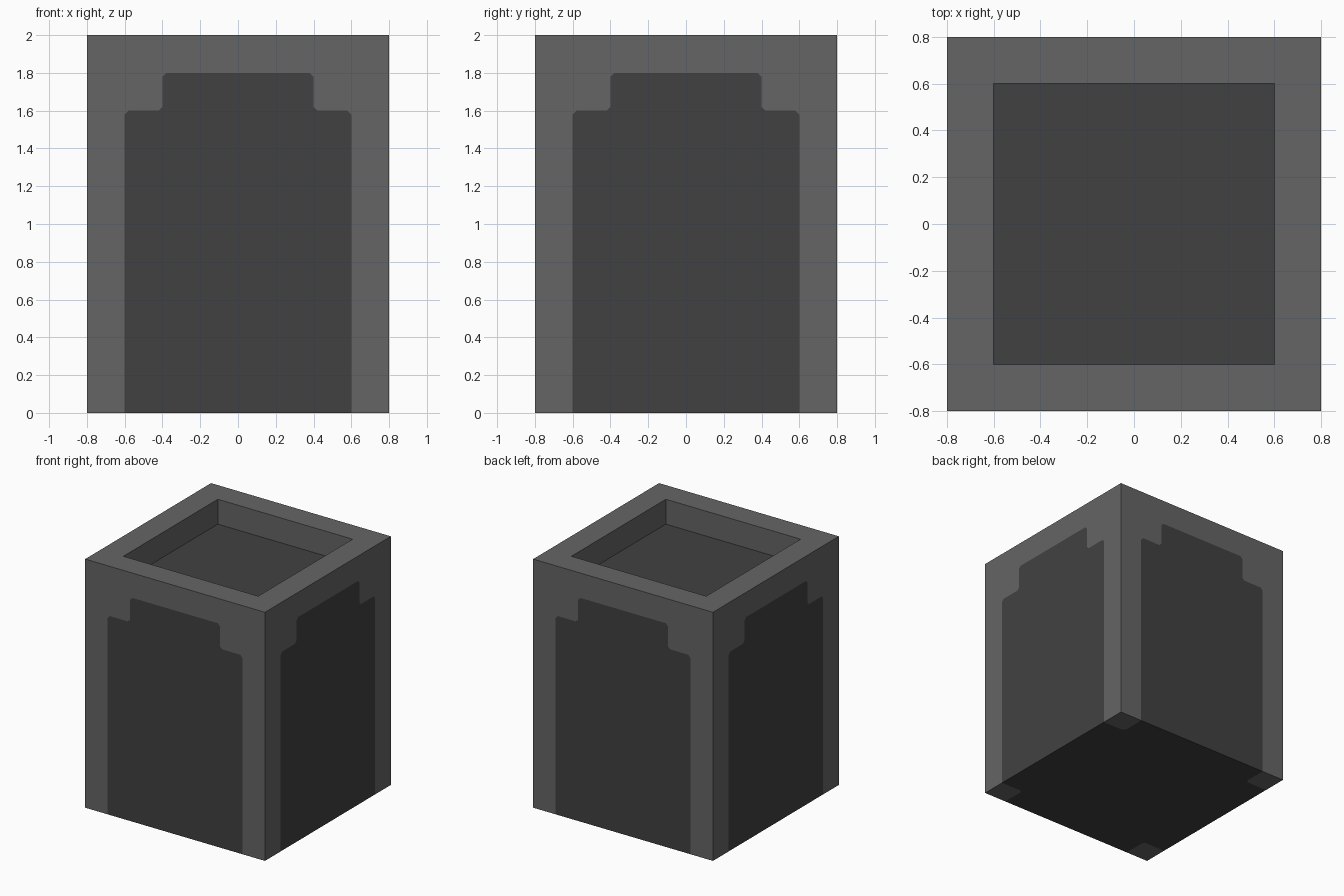
import bpy
import bmesh
from mathutils import Matrix, Vector

if "Cube" in bpy.data.objects:
    bpy.data.objects.remove(bpy.data.objects["Cube"])

W, H = 0.8, 2.0        # half width and height of the box
P, S = 0.6, 0.4        # half widths of the panel and of its raised step
C = 0.02               # small corner cut on the painted outlines
RIM, PANEL = 0, 1      # material slots


def make_material(name, value):
    mat = bpy.data.materials.new(name)
    mat.diffuse_color = (value, value, value, 1.0)
    mat.use_nodes = True
    mat.node_tree.nodes["Principled BSDF"].inputs["Base Color"].default_value = mat.diffuse_color
    return mat


bm = bmesh.new()


def add_face(points, slot, turn=0):
    """Add one flat face, turned by quarter turns about z."""
    rot = Matrix.Rotation(turn * 1.5707963267948966, 3, 'Z')
    face = bm.faces.new([bm.verts.new(rot @ Vector(p)) for p in points])
    face.material_index = slot


# Stepped outline of the side panel, right half then mirrored
right = [(P, 0), (P, 1.6 - C), (P - C, 1.6), (S + C, 1.6),
         (S, 1.6 + C), (S, 1.8 - C), (S - C, 1.8)]
outline = right + [(-x, z) for x, z in reversed(right)]
frame = [(W, 0), (W, H), (-W, H), (-W, 0)] + outline[::-1]

# Notch around each bottom corner
notch = [(-W, -P, 0), (-P - C, -P, 0), (-P, -P - C, 0), (-P, -W, 0)]
underside = []

for q in range(4):
    # Side wall: dark stepped panel set in a lighter frame
    add_face([(x, -W, z) for x, z in outline], PANEL, q)
    add_face([(x, -W, z) for x, z in frame], RIM, q)
    # Top rim and recess wall
    add_face([(-W, -W, H), (W, -W, H), (P, -P, H), (-P, -P, H)], RIM, q)
    add_face([(-P, -P, H), (P, -P, H), (P, -P, 1.8), (-P, -P, 1.8)], RIM, q)
    # Light foot patch under the corner
    add_face(notch + [(-W, -W, 0)], RIM, q)
    rot = Matrix.Rotation(q * 1.5707963267948966, 3, 'Z')
    underside += [rot @ Vector(p) for p in notch]

# Recess floor and dark underside
add_face([(-P, -P, 1.8), (P, -P, 1.8), (P, P, 1.8), (-P, P, 1.8)], PANEL)
add_face(underside, PANEL)

# Join into one closed solid
bmesh.ops.remove_doubles(bm, verts=bm.verts[:], dist=0.0005)
bmesh.ops.recalc_face_normals(bm, faces=bm.faces[:])

mesh = bpy.data.meshes.new("recessed_box")
bm.to_mesh(mesh)
bm.free()
mesh.materials.append(make_material("mid grey", 0.130))
mesh.materials.append(make_material("dark grey", 0.053))
box = bpy.data.objects.new("recessed_box", mesh)
bpy.context.collection.objects.link(box)
